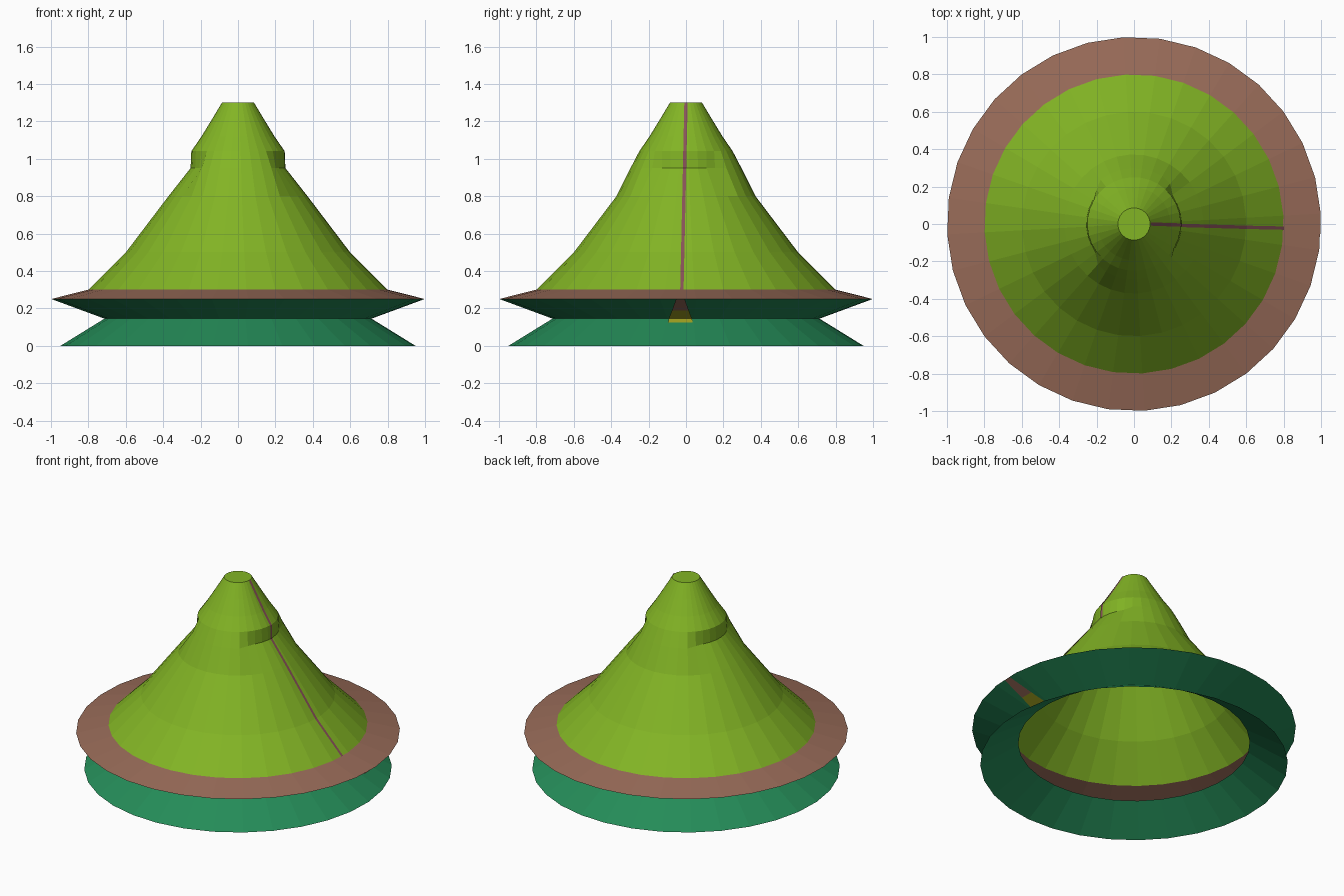
import bpy, bmesh, math

if "Cube" in bpy.data.objects:
    bpy.data.objects.remove(bpy.data.objects["Cube"])

SIDES = 32
TURN = math.radians(3.2)


def material(name, rgb):
    m = bpy.data.materials.new(name)
    m.diffuse_color = (*rgb, 1)
    m.use_nodes = True
    m.node_tree.nodes["Principled BSDF"].inputs["Base Color"].default_value = m.diffuse_color
    return m


LIME = material("lime green", (0.225, 0.46, 0.018))
TEAL = material("sea green", (0.018, 0.262, 0.098))
BROWN = material("clay brown", (0.314, 0.147, 0.098))
PLUM = material("dusky plum", (0.25, 0.085, 0.10))
OLIVE = material("olive yellow", (0.36, 0.36, 0.015))

# radius, height from the bottom edge to the tip
PROFILE = [(0.95, 0.0), (0.715, 0.145), (1.0, 0.25), (0.8, 0.3), (0.6, 0.5),
           (0.372, 0.8), (0.297, 0.95), (0.25, 1.04), (0.195, 1.12),
           (0.14, 1.21), (0.086, 1.3)]
PINCH = 6


def radius(i, angle):
    """Ring radius; one ring is pushed in on the left and right sides."""
    r = PROFILE[i][0]
    if i == PINCH:
        t = min(1, max(0, (abs(math.cos(angle)) - 0.6) / 0.25))
        r -= 0.043 * t * t * (3 - 2 * t)
    return r


def make_object(name, bm, mats):
    me = bpy.data.meshes.new(name)
    bm.to_mesh(me)
    bm.free()
    for m in mats:
        me.materials.append(m)
    ob = bpy.data.objects.new(name, me)
    bpy.context.collection.objects.link(ob)
    return ob


# Hollow hat body: flared foot, brim and crown in one open sheet
bm = bmesh.new()
rings = []
for i, (r, z) in enumerate(PROFILE):
    ring = []
    for k in range(SIDES):
        a = TURN + 2 * math.pi * k / SIDES
        q = radius(i, a)
        ring.append(bm.verts.new((q * math.cos(a), q * math.sin(a), z)))
    rings.append(ring)
for i in range(len(rings) - 1):
    for k in range(SIDES):
        n = (k + 1) % SIDES
        f = bm.faces.new((rings[i][k], rings[i][n], rings[i + 1][n], rings[i + 1][k]))
        f.material_index = 0 if i < 2 else 1 if i == 2 else 2
bm.faces.new(rings[-1]).material_index = 2
make_object("hat", bm, [TEAL, BROWN, LIME])


def ribbon(name, rows, mats, rule):
    """Thin strip from rows of (x, y centre, half width, z)."""
    b = bmesh.new()
    pairs = [(b.verts.new((x, y - w, z)), b.verts.new((x, y + w, z)))
             for x, y, w, z in rows]
    for j, (p, q) in enumerate(zip(pairs, pairs[1:])):
        f = b.faces.new((q[0], q[1], p[1], p[0]))
        f.material_index = rule(j)
    return make_object(name, b, mats)


# Cord running down the right side of the crown
rows = []
for i in range(3, len(PROFILE)):
    z = PROFILE[i][1]
    rows.append((radius(i, 0) * 0.997 + 0.004, -0.022 * (1.3 - z), 0.009, z))
rows.reverse()
ribbon("cord", rows, [PLUM], lambda j: 0)

# Tassel spreading under the brim, brown above and olive below
ribbon("tassel", [(0.996, -0.03, 0.024, 0.247), (0.84, -0.03, 0.045, 0.188),
                  (0.725, -0.03, 0.062, 0.145), (0.75, -0.03, 0.066, 0.125)],
       [BROWN, OLIVE], lambda j: 0 if j == 0 else 1)
